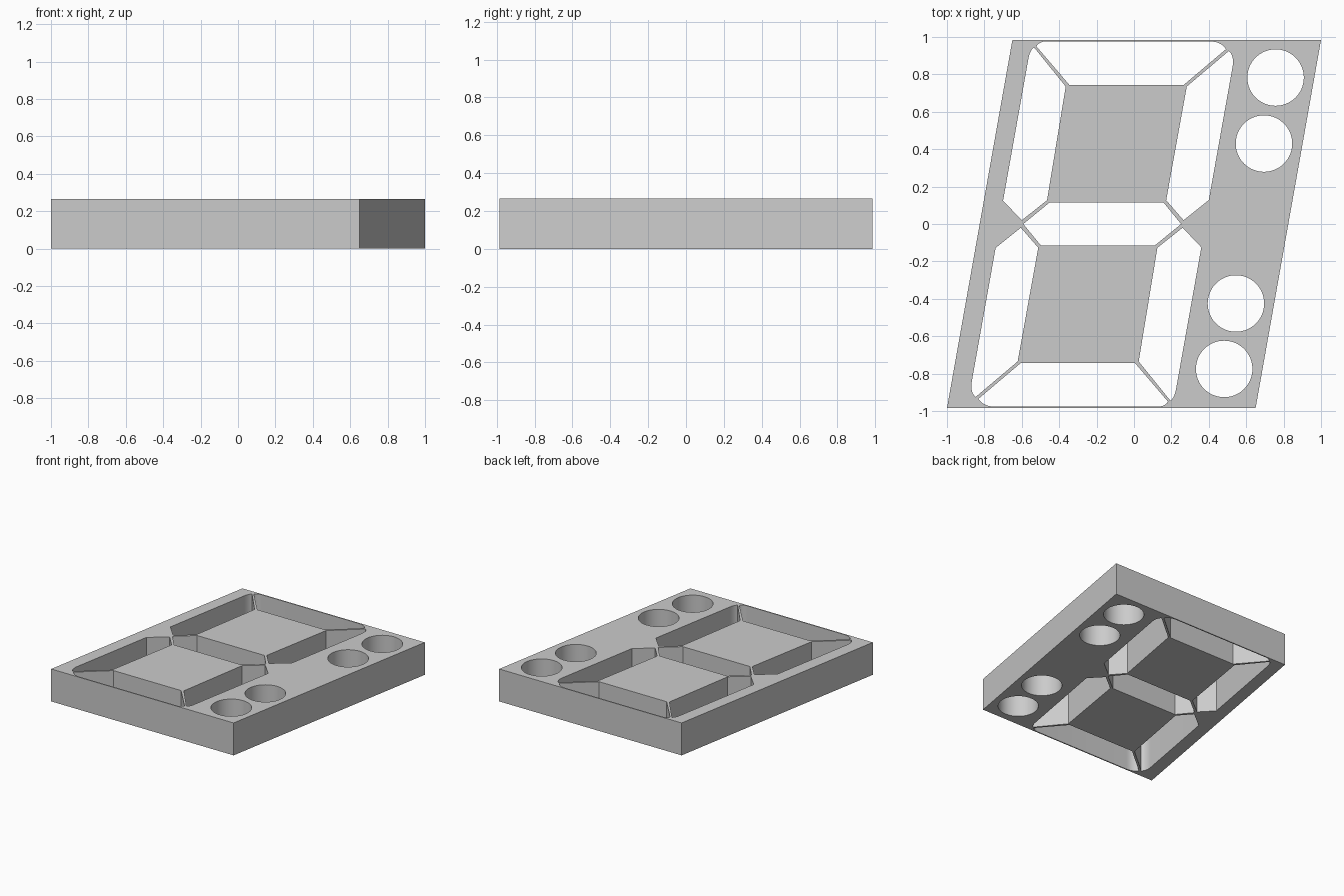
import bpy
import bmesh
from math import cos, sin, pi, radians

cube = bpy.data.objects.get("Cube")
if cube:
    bpy.data.objects.remove(cube, do_unlink=True)

HEIGHT = 0.265
CENTRE_X = -0.17   # middle of the digit
HOLE_RADIUS = 0.151

grey = bpy.data.materials.new("plain grey")
grey.use_nodes = True
colour = (0.6, 0.6, 0.6, 1)
grey.diffuse_color = colour
grey.node_tree.nodes["Principled BSDF"].inputs["Base Color"].default_value = colour


def turned(points):
    """Half turn about the digit centre."""
    return [(2 * CENTRE_X - x, -y) for x, y in points]


def rounded(points, index, steps=6):
    """Replace one corner by a smooth curve between its neighbours."""
    a, b, c = points[index - 1], points[index], points[index + 1]
    arc = []
    for i in range(1, steps):
        t = i / steps
        arc.append(tuple((1 - t) ** 2 * p + 2 * t * (1 - t) * q + t * t * r
                         for p, q, r in zip(a, b, c)))
    return points[:index] + arc + points[index + 1:]


def circle(cx, cy, sides=64):
    return [(cx + HOLE_RADIUS * cos(2 * pi * i / sides),
             cy + HOLE_RADIUS * sin(2 * pi * i / sides)) for i in range(sides)]


# Slanted plate outline
outline = [(-1, -0.985), (0.65, -0.985), (1, 0.985), (-0.65, 0.985)]

# Segment openings of the upper half
top_bar = [(-0.345, 0.743), (0.265, 0.743), (0.492, 0.935), (0.465, 0.976),
           (0.405, 0.976), (-0.47, 0.976), (-0.505, 0.976), (-0.522, 0.95)]
top_bar = rounded(rounded(top_bar, 6), 3)
right_bar = rounded([(0.282, 0.735), (0.507, 0.925), (0.537, 0.9), (0.527, 0.84),
                     (0.4, 0.128), (0.265, 0.02), (0.172, 0.127)], 2)
left_bar = rounded([(-0.365, 0.735), (-0.535, 0.945), (-0.56, 0.925), (-0.567, 0.87),
                    (-0.7, 0.125), (-0.6, 0.02), (-0.465, 0.127)], 2)
half_middle = [(-0.592, 0), (-0.45, 0.116), (0.157, 0.116)]

# All openings: the lower half repeats the upper one by a half turn
openings = [half_middle + turned(half_middle)]
for bar in (top_bar, right_bar, left_bar):
    openings += [bar, turned(bar)]
for centre in ((0.757, 0.783), (0.695, 0.43), (0.545, -0.425), (0.482, -0.775)):
    openings.append(circle(*centre))

# Fill the plate around its openings, then give it thickness
bm = bmesh.new()
for loop in [outline] + openings:
    verts = [bm.verts.new((x, y, 0)) for x, y in loop]
    for i, v in enumerate(verts):
        bm.edges.new((verts[i - 1], v))
bmesh.ops.triangle_fill(bm, use_beauty=True, use_dissolve=False, edges=bm.edges[:])
result = bmesh.ops.extrude_face_region(bm, geom=bm.faces[:], use_keep_orig=True)
raised = [g for g in result["geom"] if isinstance(g, bmesh.types.BMVert)]
bmesh.ops.translate(bm, verts=raised, vec=(0, 0, HEIGHT))
bmesh.ops.recalc_face_normals(bm, faces=bm.faces[:])

mesh = bpy.data.meshes.new("segment_plate")
bm.to_mesh(mesh)
bm.free()
mesh.materials.append(grey)
plate = bpy.data.objects.new("segment_plate", mesh)
bpy.context.collection.objects.link(plate)

# Smooth round walls with crisp corners
bpy.ops.object.select_all(action="DESELECT")
plate.select_set(True)
bpy.context.view_layer.objects.active = plate
bpy.ops.object.shade_smooth_by_angle(angle=radians(25))
